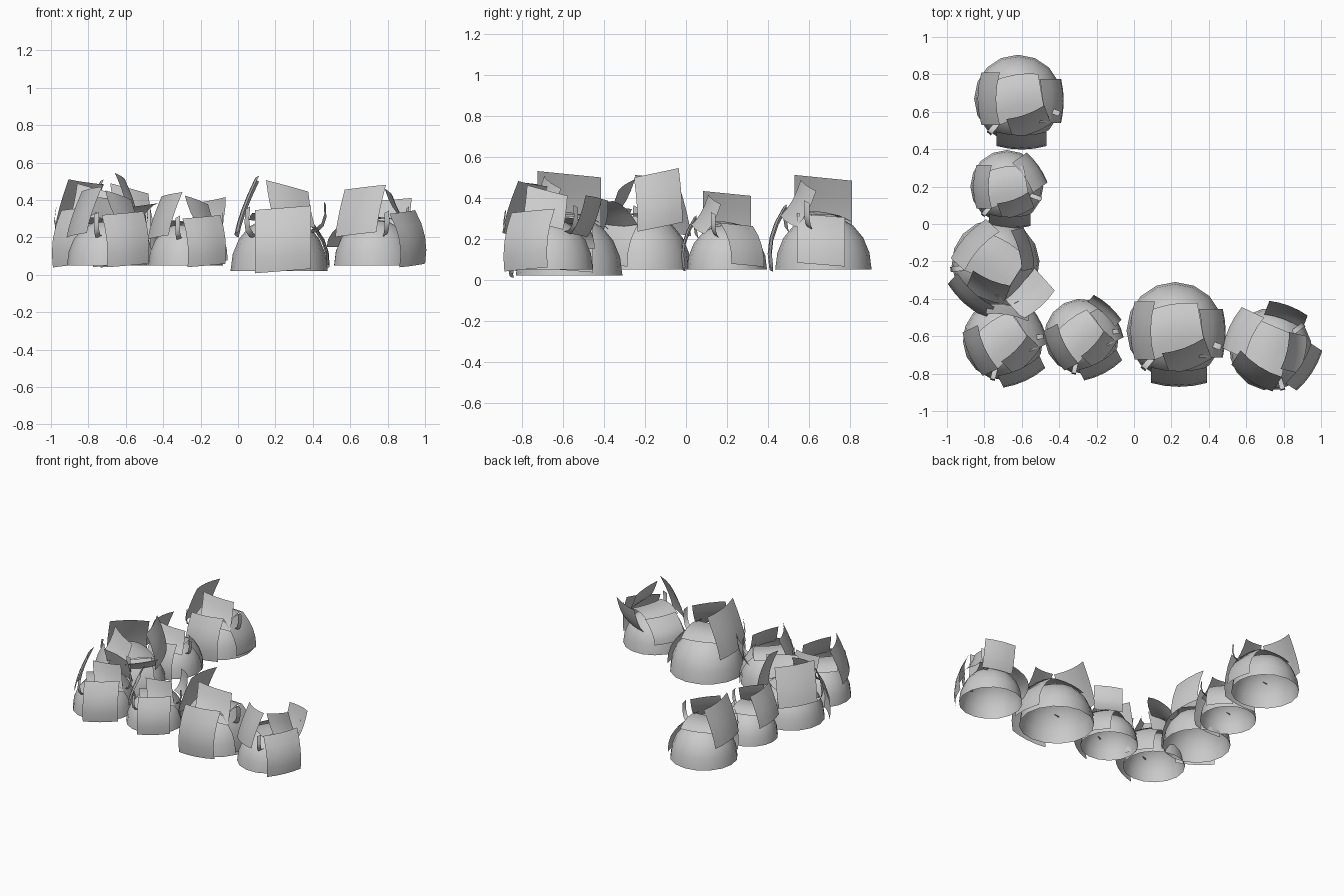
import bpy, bmesh
from math import sin, cos, pi, radians
from mathutils import Vector

if "Cube" in bpy.data.objects:
    bpy.data.objects.remove(bpy.data.objects["Cube"])


def make_object(name, bm):
    bmesh.ops.recalc_face_normals(bm, faces=bm.faces)
    mesh = bpy.data.meshes.new(name)
    bm.to_mesh(mesh)
    bm.free()
    obj = bpy.data.objects.new(name, mesh)
    bpy.context.collection.objects.link(obj)
    for p in mesh.polygons:
        p.use_smooth = True
    return obj


# Open-bottomed low-poly dome
def dome(name, c, R, rot):
    bm = bmesh.new()
    n, rings = 16, 5
    rows = []
    for i in range(rings):
        t = i / rings * pi / 2
        r, z = R * cos(t) ** 0.9, R * 1.12 * sin(t)
        rows.append([bm.verts.new((c[0] + r * cos(rot + k * 2 * pi / n),
                                   c[1] + r * sin(rot + k * 2 * pi / n), c[2] + z))
                     for k in range(n)])
    top = bm.verts.new((c[0], c[1], c[2] + R * 1.12))
    for a, b in zip(rows, rows[1:]):
        for k in range(n):
            bm.faces.new((a[k], a[(k + 1) % n], b[(k + 1) % n], b[k]))
    for k in range(n):
        bm.faces.new((rows[-1][k], rows[-1][(k + 1) % n], top))
    make_object(name, bm)


# Bent leaf: quadratic curve in the (radius, height) plane, given sideways width
def leaf(name, c, R, az, pts, width, shift=0.0, tilt=0.0):
    bm = bmesh.new()
    out, side = Vector((cos(az), sin(az), 0)), Vector((-sin(az), cos(az), 0))
    side_t = side * cos(tilt) + Vector((0, 0, 1)) * sin(tilt)
    p0, p1, p2 = [Vector(p) for p in pts]
    p1 = p1 * 2 - (p0 + p2) / 2          # curve passes through the middle point
    bow = 0.06 * width * width
    rows = []
    for i in range(5):
        t = i / 4
        p = p0 * (1 - t) ** 2 + p1 * 2 * t * (1 - t) + p2 * t * t
        row = []
        for j in range(5):
            s = j / 2 - 1
            v = out * (p.x - bow * s * s) + Vector((0, 0, p.y)) + side * shift + side_t * (s * width / 2)
            row.append(bm.verts.new(Vector(c) + v * R))
        rows.append(row)
    for a, b in zip(rows, rows[1:]):
        for j in range(4):
            bm.faces.new((a[j], a[j + 1], b[j + 1], b[j]))
    make_object(name, bm)


# name, azimuth, (radius, height) points, width, sideways shift, tilt
LEAVES = [
    ("front_leaf", -90, ((1.12, 0.0), (1.12, 0.65), (0.83, 1.3)), 1.15, 0.08, 0.08),
    ("upright_leaf", -70, ((0.85, 1.0), (0.6, 1.3), (0.4, 1.75)), 0.95, 0.05, -0.25),
    ("left_leaf", 180, ((0.92, 0.75), (0.78, 1.25), (0.5, 1.9)), 1.2, 0.0, 0.1),
    ("right_leaf", 0, ((1.04, 0.1), (0.93, 0.65), (0.55, 1.12)), 1.0, -0.05, -0.08),
    ("top_leaf", 100, ((-0.45, 1.12), (0.1, 1.17), (0.55, 1.02)), 1.1, 0.0, 0.05),
    ("front_blade", -130, ((0.7, 0.7), (1.0, 0.85), (1.0, 1.3)), 0.14, 0.0, 0.5),
    ("side_blade", -20, ((0.6, 0.8), (0.95, 0.95), (1.0, 1.4)), 0.14, 0.0, -0.5),
]

# x, y, base z, radius, turn in degrees: an L-shaped row
BUSHES = [
    (-0.62, 0.67, 0.05, 0.235, 0),
    (-0.68, 0.20, 0.05, 0.195, 0),
    (-0.74, -0.21, 0.05, 0.235, -42),
    (-0.70, -0.62, 0.05, 0.215, 25),
    (-0.28, -0.60, 0.05, 0.20, 28),
    (0.22, -0.57, 0.02, 0.26, 0),
    (0.73, -0.67, 0.05, 0.22, 57),
]

for i, (x, y, z, R, turn) in enumerate(BUSHES, 1):
    c, rot = (x, y, z), radians(turn)
    dome(f"bush_{i}_dome", c, R, rot)
    for name, az, pts, w, shift, tilt in LEAVES:
        if i == 2 and name == "right_leaf":
            az = 35
        if i == 7 and name == "right_leaf":
            # this bush holds its back leaf up and outward
            az, pts = 12, ((0.8, 0.75), (1.0, 1.1), (1.15, 1.6))
        leaf(f"bush_{i}_{name}", c, R, radians(az) + rot, pts, w, shift, tilt)

# Extra leaves crowding the corner of the L
leaf("corner_leaf", (-0.74, -0.21, 0.05), 0.23, radians(-48),
     ((0.75, 0.9), (1.1, 1.25), (1.45, 1.4)), 1.0, 0.1, 0.1)
leaf("corner_tall_leaf", (-0.74, -0.21, 0.05), 0.23, radians(15),
     ((0.9, 0.9), (0.85, 1.4), (0.6, 2.05)), 1.0, 0.15, 0.2)
leaf("corner_back_leaf", (-0.70, -0.62, 0.05), 0.21, radians(80),
     ((0.9, 0.9), (0.8, 1.2), (0.65, 1.7)), 1.1, 0.0, 0.1)

# Outer leaves: left of the end bush, and between the two middle front bushes
leaf("end_left_leaf", (0.73, -0.65, 0.05), 0.22, radians(155),
     ((1.1, 0.45), (0.95, 0.8), (0.5, 1.12)), 1.1)
leaf("middle_outer_leaf", (-0.28, -0.60, 0.05), 0.20, radians(48),
     ((0.85, 0.95), (1.05, 1.25), (1.1, 1.75)), 1.0, 0.0, -0.15)
